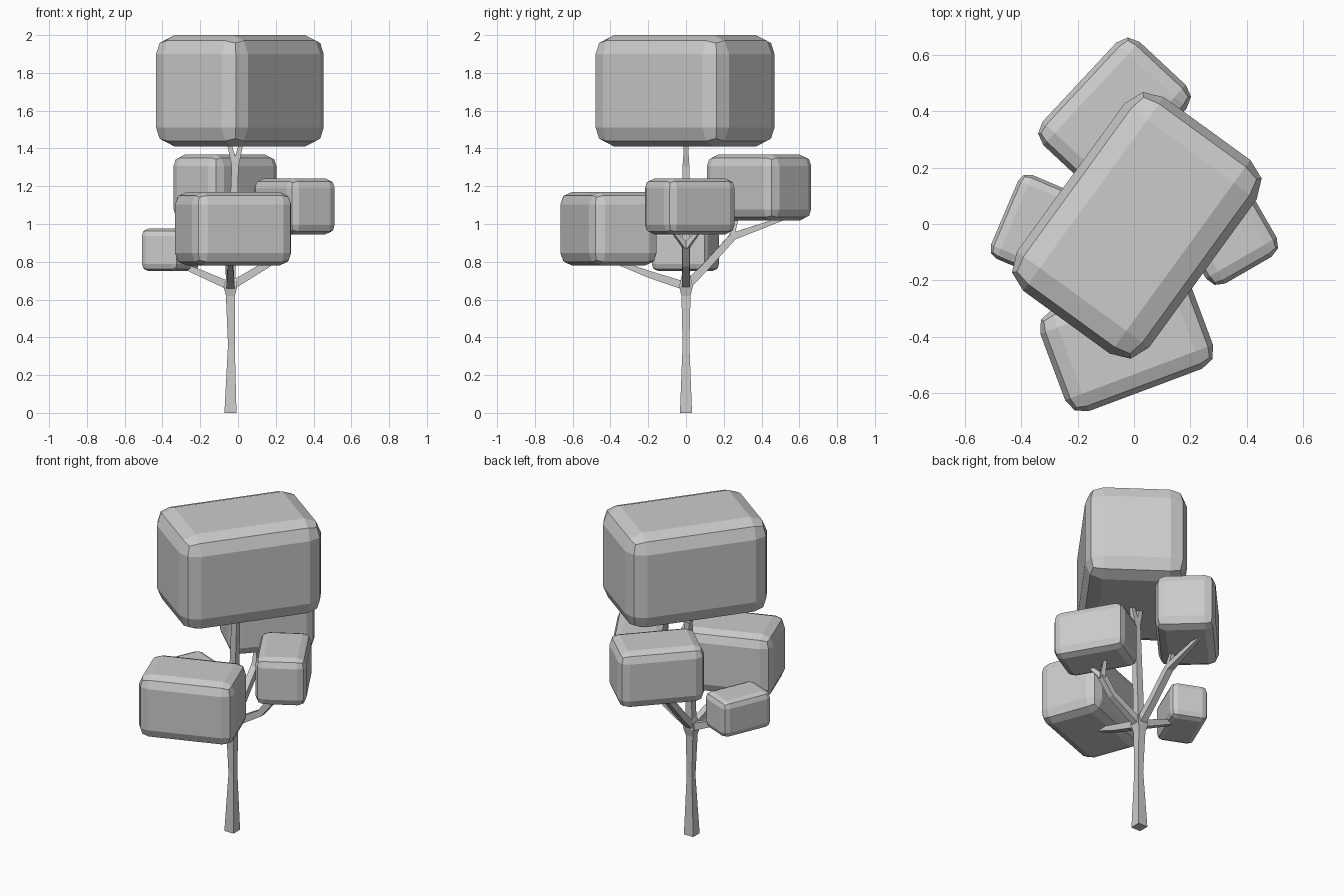
import bpy, bmesh
from math import radians
from mathutils import Vector

if "Cube" in bpy.data.objects:
    bpy.data.objects.remove(bpy.data.objects["Cube"])


def finish(name, bm):
    bmesh.ops.recalc_face_normals(bm, faces=bm.faces)
    mesh = bpy.data.meshes.new(name)
    bm.to_mesh(mesh)
    bm.free()
    obj = bpy.data.objects.new(name, mesh)
    bpy.context.collection.objects.link(obj)
    return obj


def foliage(name, center, scale, angle):
    """Rounded leaf block: one shared shape, scaled and turned about z."""
    bm = bmesh.new()
    bmesh.ops.create_cube(bm, size=1)
    bmesh.ops.scale(bm, vec=(0.85, 0.58, 0.59), verts=bm.verts)
    bmesh.ops.bevel(bm, geom=bm.edges[:], offset=0.1, segments=2,
                    profile=0.5, affect='EDGES')
    obj = finish(name, bm)
    obj.location = center
    obj.scale = (scale,) * 3
    obj.rotation_euler.z = radians(angle)


def limb(name, path):
    """Square-section limb through (x, y, z, half_width) points."""
    pts = [Vector(p[:3]) for p in path]
    bm = bmesh.new()
    rings = []
    for i, p in enumerate(pts):
        t = (pts[min(i + 1, len(pts) - 1)] - pts[max(i - 1, 0)]).normalized()
        if abs(t.z) > 0.93:      # upright limbs keep level sections
            t = Vector((0, 0, 1))
            side = Vector((1, 0, 0))
        else:
            side = t.cross(Vector((0, 0, 1))).normalized()
        up = side.cross(t)
        r = path[i][3]
        rings.append([bm.verts.new(p + side * a * r + up * b * r)
                      for a, b in ((-1, -1), (1, -1), (1, 1), (-1, 1))])
    for lo, hi in zip(rings, rings[1:]):
        for k in range(4):
            n = (k + 1) % 4
            bm.faces.new((lo[k], lo[n], hi[n], hi[k]))
    bm.faces.new(rings[0])
    bm.faces.new(rings[-1])
    finish(name, bm)


# Leaf blocks
foliage("crown_foliage", (0.01, -0.005, 1.705), 1.0, 54)
foliage("front_foliage", (-0.026, -0.41, 0.975), 0.66, 20.5)
foliage("back_foliage", (-0.069, 0.387, 1.193), 0.59, 47)
foliage("right_foliage", (0.30, 0.02, 1.093), 0.50, 120)
foliage("left_foliage", (-0.358, -0.003, 0.863), 0.381, 67)

# Trunk with flared foot and swollen branching knot
limb("trunk", [(-0.04, 0, 0, 0.032), (-0.035, 0, 0.36, 0.018),
               (-0.04, 0, 0.62, 0.024), (-0.04, 0, 0.67, 0.036),
               (-0.035, 0, 0.73, 0.022), (-0.015, 0, 1.32, 0.018)])
limb("trunk_fork_left", [(-0.015, 0, 1.30, 0.017), (-0.05, 0, 1.44, 0.011)])
limb("trunk_fork_right", [(-0.015, 0, 1.30, 0.017), (0.02, 0, 1.44, 0.011)])

# Branches
limb("front_branch", [(-0.04, 0, 0.67, 0.022), (-0.04, -0.20, 0.735, 0.018),
                      (-0.04, -0.42, 0.82, 0.01)])
limb("left_branch", [(-0.04, 0, 0.67, 0.022), (-0.20, 0, 0.74, 0.018),
                     (-0.34, 0, 0.80, 0.012)])
limb("right_branch", [(-0.04, 0, 0.67, 0.022), (0.16, 0, 0.79, 0.019),
                      (0.24, 0, 0.89, 0.019)])
for name, s in (("right_fork_front", -1), ("right_fork_back", 1)):
    limb(name, [(0.235, 0, 0.88, 0.016), (0.27, s * 0.07, 0.965, 0.009)])
limb("back_branch", [(-0.04, 0, 0.67, 0.022), (-0.045, 0.10, 0.77, 0.02),
                     (-0.05, 0.25, 0.935, 0.02), (-0.06, 0.53, 1.035, 0.009)])
limb("back_fork", [(-0.05, 0.24, 0.93, 0.016), (-0.06, 0.27, 1.04, 0.01)])
